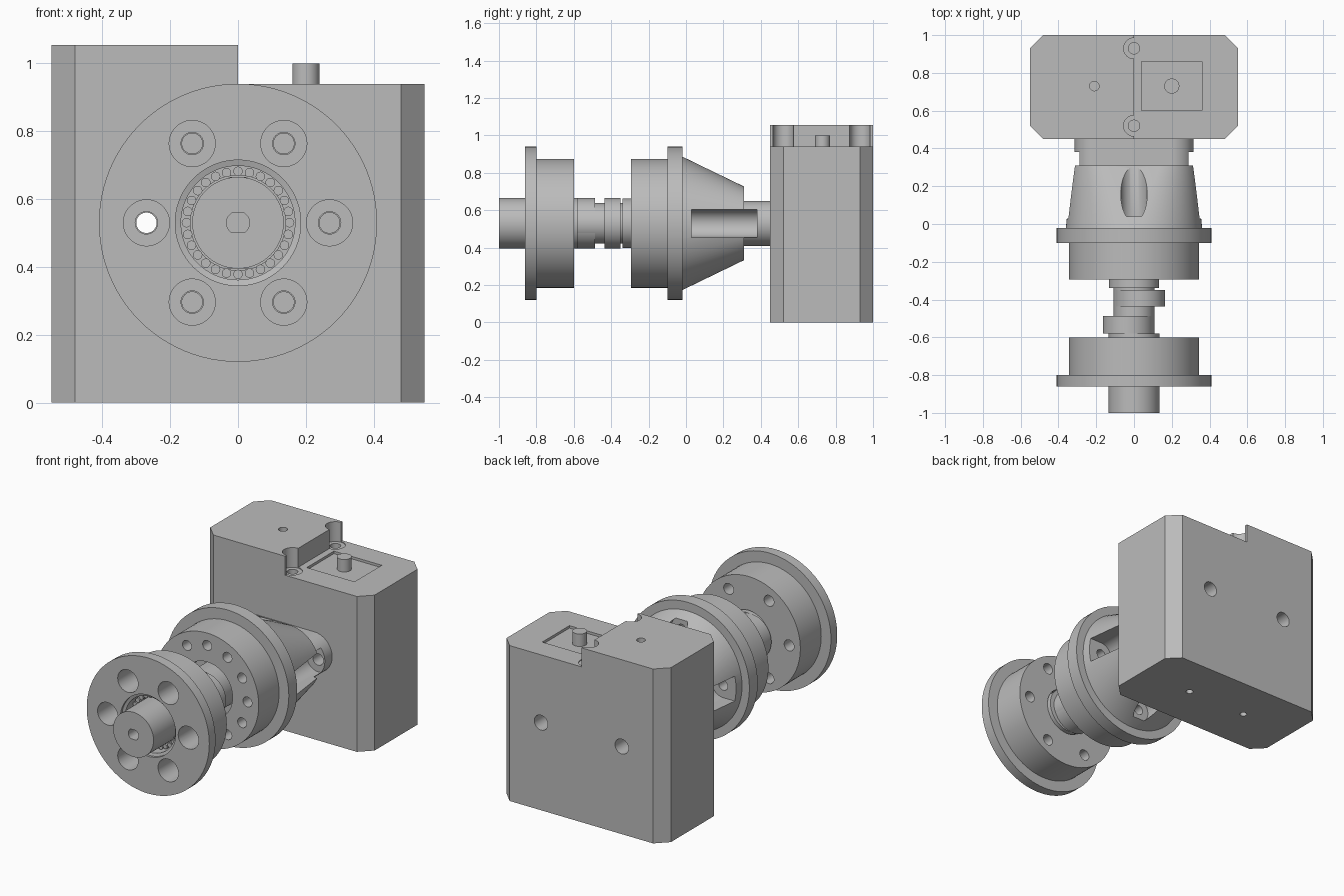
import bpy, bmesh, math
from mathutils import Matrix, Vector

AXIS_Z = 0.53          # height of the main shaft axis
BOLT_R = 0.27          # bolt circle radius

if "Cube" in bpy.data.objects:
    bpy.data.objects.remove(bpy.data.objects["Cube"], do_unlink=True)

grey = bpy.data.materials.new("machined grey")
grey.use_nodes = True
colour = (0.5, 0.5, 0.5, 1)
grey.diffuse_color = colour
grey.node_tree.nodes["Principled BSDF"].inputs["Base Color"].default_value = colour


def finish(name, bm):
    bmesh.ops.recalc_face_normals(bm, faces=bm.faces[:])
    mesh = bpy.data.meshes.new(name)
    bm.to_mesh(mesh)
    bm.free()
    mesh.materials.append(grey)
    obj = bpy.data.objects.new(name, mesh)
    bpy.context.collection.objects.link(obj)
    return obj


def cylinder(name, r, start, end, a=0.0, b=AXIS_Z, axis="Y", sides=48):
    """Cylinder along Y at (x=a, z=b), or along Z at (x=a, y=b)."""
    mid = (start + end) / 2
    if axis == "Y":
        m = Matrix.Translation((a, mid, b)) @ Matrix.Rotation(math.pi / 2, 4, "X")
    else:
        m = Matrix.Translation((a, b, mid))
    bm = bmesh.new()
    bmesh.ops.create_cone(bm, cap_ends=True, segments=sides, radius1=r,
                          radius2=r, depth=end - start, matrix=m)
    return finish(name, bm)


def box(name, lo, hi):
    lo, hi = Vector(lo), Vector(hi)
    bm = bmesh.new()
    bmesh.ops.create_cube(bm, size=1, matrix=Matrix.Translation((lo + hi) / 2)
                          @ Matrix.Diagonal((*(hi - lo), 1)))
    return finish(name, bm)


def lathe(name, profile, sides=96):
    """Spin (radius, y) points round the shaft axis."""
    bm = bmesh.new()
    verts = [bm.verts.new((r, y, 0)) for r, y in profile]
    edges = [bm.edges.new(p) for p in zip(verts, verts[1:])]
    if profile[0][0] > 0:
        edges.append(bm.edges.new((verts[-1], verts[0])))
    bmesh.ops.spin(bm, geom=verts + edges, cent=(0, 0, 0), axis=(0, 1, 0),
                   angle=2 * math.pi, steps=sides)
    bmesh.ops.remove_doubles(bm, verts=bm.verts[:], dist=1e-4)
    bmesh.ops.translate(bm, verts=bm.verts[:], vec=(0, 0, AXIS_Z))
    return finish(name, bm)


def loft(name, sections, sides=96):
    """Join stadium sections given as (y, half straight length, end radius)."""
    bm = bmesh.new()
    rings = []
    for y, straight, r in sections:
        ring = []
        for i in range(sides):
            t = 2 * math.pi * (i + 0.5) / sides
            x = math.copysign(straight, math.cos(t)) + r * math.cos(t)
            ring.append(bm.verts.new((x, y, AXIS_Z + r * math.sin(t))))
        rings.append(ring)
    for low, high in zip(rings, rings[1:]):
        for i in range(sides):
            j = (i + 1) % sides
            bm.faces.new((low[i], low[j], high[j], high[i]))
    bm.faces.new(rings[0])
    bm.faces.new(rings[-1])
    return finish(name, bm)


def cut(target, *cutters):
    bpy.context.view_layer.objects.active = target
    for cutter in cutters:
        mod = target.modifiers.new("cut", "BOOLEAN")
        mod.operation = "DIFFERENCE"
        mod.solver = "EXACT"
        mod.object = cutter
        bpy.ops.object.modifier_apply(modifier=mod.name)
        bpy.data.objects.remove(cutter, do_unlink=True)


def around(count):
    for i in range(count):
        t = 2 * math.pi * i / count
        yield BOLT_R * math.cos(t), AXIS_Z + BOLT_R * math.sin(t)


# Chamfered block with a raised half
bm = bmesh.new()
c, w, y0, y1 = 0.07, 0.55, 0.45, 1.0
outline = [(-w + c, y0), (w - c, y0), (w, y0 + c), (w, y1 - c),
           (w - c, y1), (-w + c, y1), (-w, y1 - c), (-w, y0 + c)]
base = bm.faces.new([bm.verts.new((x, y, 0)) for x, y in outline])
top = bmesh.ops.extrude_face_region(bm, geom=[base])["geom"]
bmesh.ops.translate(bm, vec=(0, 0, 1.055),
                    verts=[g for g in top if isinstance(g, bmesh.types.BMVert)])
block = finish("base_block", bm)
cut(block, box("step_cut", (0, 0.3, 0.94), (0.7, 1.2, 1.2)))
cut(block, box("pocket_cut", (0.04, 0.6, 0.925), (0.36, 0.86, 1.2)))
for y in (0.52, 0.93):
    cut(block, cylinder("head_cut", 0.055, 0.935, 1.2, 0, y, "Z"),
        cylinder("screw_cut", 0.03, 0.8, 1.2, 0, y, "Z"))
cut(block, cylinder("top_hole_cut", 0.025, 0.85, 1.2, -0.21, 0.73, "Z"))
for s in (-1, 1):
    cut(block, cylinder("under_hole_cut", 0.02, -0.1, 0.15, s * 0.2, 0.73, "Z"))
cut(block, cylinder("through_cut", 0.045, 0.3, 1.2, -BOLT_R),
    cylinder("rear_hole_cut", 0.045, 0.65, 1.2, BOLT_R),
    cylinder("front_hole_cut", 0.035, 0.3, 0.6, BOLT_R))
pin = cylinder("locating_pin", 0.04, 0.9, 1.0, 0.2, 0.73, "Z")

# Tapered neck and mounting foot, with open bolt slots at both sides
neck = loft("tapered_neck", [(-0.03, 0, 0.362), (0.31, 0.13, 0.197)])
foot = loft("mounting_foot", [(0.30, 0.195, 0.12), (0.455, 0.195, 0.12)])
for s in (-1, 1):
    for part in (neck, foot):
        x_in, x_out = sorted((s * BOLT_R, s * 0.7))
        cut(part, cylinder("slot_end_cut", 0.075, 0.03, 0.38, s * BOLT_R),
            box("slot_cut", (x_in, 0.03, AXIS_Z - 0.075),
                (x_out, 0.38, AXIS_Z + 0.075)))
    cut(foot, cylinder("bolt_cut", 0.035, 0.2, 0.6, s * BOLT_R))
    cut(neck, cylinder("access_cut", 0.07, 0.04, 0.6, 0, AXIS_Z + s * BOLT_R))
for x, z in around(4):
    cut(neck, cylinder("bolt_cut", 0.03, -0.2, 0.2, x, z))

# Rear housing with a ring of threaded holes and a shaft bore
rear = lathe("rear_housing", [(0.17, -0.295), (0.345, -0.295), (0.345, -0.10),
                              (0.41, -0.10), (0.41, -0.02), (0.11, -0.02),
                              (0.11, -0.2), (0.17, -0.2)])
for i, (x, z) in enumerate(around(12)):
    depth = 0.1 if i % 3 == 0 else -0.15
    cut(rear, cylinder("thread_cut", 0.03, -0.5, depth, x, z))

# Front flange with six counterbored bolt holes
front = lathe("front_flange", [(0.185, -0.86), (0.41, -0.86), (0.41, -0.80),
                               (0.345, -0.80), (0.345, -0.60), (0.14, -0.60),
                               (0.14, -0.64), (0.168, -0.64), (0.168, -0.84),
                               (0.185, -0.845)])
for x, z in around(6):
    cut(front, cylinder("counterbore_cut", 0.068, -1.0, -0.68, x, z),
        cylinder("bolt_cut", 0.033, -0.9, -0.5, x, z))

# Bearing rollers between flange and shaft
bm = bmesh.new()
for i in range(28):
    t = 2 * math.pi * i / 28
    m = Matrix.Translation((0.152 * math.cos(t), -0.74, AXIS_Z + 0.152 * math.sin(t)))
    bmesh.ops.create_cone(bm, cap_ends=True, segments=12, radius1=0.014,
                          radius2=0.014, depth=0.1,
                          matrix=m @ Matrix.Rotation(math.pi / 2, 4, "X"))
rollers = finish("bearing_rollers", bm)

# Stepped shaft with a flat-sided socket in its end
shaft = lathe("drive_shaft", [(0, -1.0), (0.135, -1.0), (0.135, -0.58),
                              (0.108, -0.58), (0.108, -0.34), (0.133, -0.34),
                              (0.133, -0.1), (0, -0.1)])
socket = cylinder("socket_cut", 0.034, -1.1, -0.88)
for v in socket.data.vertices:
    v.co.z = min(max(v.co.z, AXIS_Z - 0.029), AXIS_Z + 0.029)
cut(shaft, socket)

# Two opposed eccentric cams
cams = [cylinder("front_cam", 0.135, -0.58, -0.487, -0.03, sides=96),
        cylinder("rear_cam", 0.135, -0.437, -0.35, 0.03, sides=96)]

# Smooth curved faces, keep machined edges crisp
bpy.ops.object.select_all(action="DESELECT")
for obj in [block, pin, neck, foot, rear, front, rollers, shaft] + cams:
    obj.select_set(True)
bpy.context.view_layer.objects.active = block
bpy.ops.object.shade_smooth_by_angle(angle=math.radians(30))
